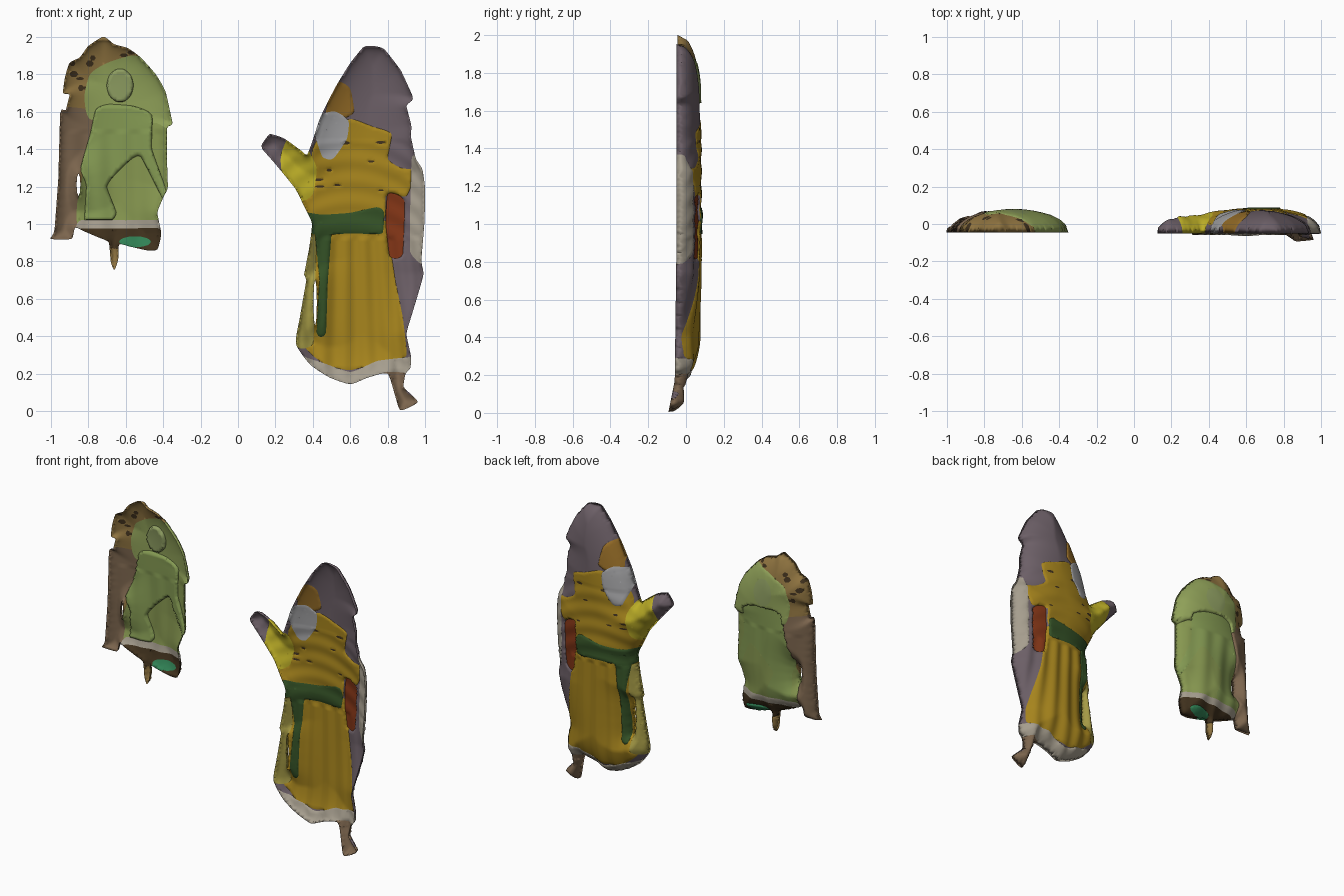
import bpy, bmesh, math, random
from mathutils import Vector, geometry, kdtree

if "Cube" in bpy.data.objects:
    bpy.data.objects.remove(bpy.data.objects["Cube"])

random.seed(4)
STEP = 0.014


def smooth_loop(pts):
    """Closed Catmull-Rom curve, evenly resampled and counter-clockwise."""
    p = [Vector(q) for q in pts]
    n, out = len(p), []
    for i in range(n):
        a, b, c, d = p[i - 1], p[i], p[(i + 1) % n], p[(i + 2) % n]
        k = max(1, round((c - b).length / STEP))
        m = min((b - a).length, (c - b).length, (d - c).length) / max((c - b).length, 1e-6)
        ta = (c - a) * 0.35 * min(1, m)
        tb = (d - b) * 0.35 * min(1, m)
        for j in range(k):
            t = j / k
            out.append(b * (2*t**3 - 3*t*t + 1) + ta * (t**3 - 2*t*t + t)
                       + c * (3*t*t - 2*t**3) + tb * (t**3 - t*t))
    area = sum(out[i - 1].x * out[i].y - out[i].x * out[i - 1].y for i in range(len(out)))
    return out if area > 0 else out[::-1]


def blob(x, z, rx, rz, n=10):
    return [(x + rx * math.cos(a * math.tau / n), z + rz * math.sin(a * math.tau / n)) for a in range(n)]


def material(name, rgb):
    m = bpy.data.materials.new(name)
    m.diffuse_color = (*rgb, 1)
    m.use_nodes = True
    m.node_tree.nodes["Principled BSDF"].inputs["Base Color"].default_value = m.diffuse_color
    return m


def relief(regions, base, height, reach, hollow, detail):
    """Hollow-backed relief. The first region is the silhouette, later ones lie on top of it.
    region = (name, colour, outline, front bump, rear bump); colour None cuts a hole."""
    verts, faces = [], []
    for r in regions:
        loop = smooth_loop(r[2])
        faces.append(list(range(len(verts), len(verts) + len(loop))))
        verts += loop
    sil = [verts[i] for i in faces[0]]
    x0, x1 = min(v.x for v in sil), max(v.x for v in sil)
    z0, z1 = min(v.y for v in sil), max(v.y for v in sil)
    for j in range(int((z1 - z0) / STEP)):
        for i in range(int((x1 - x0) / STEP)):
            verts.append(Vector((x0 + (i + 0.5 * (j % 2)) * STEP + 0.003, z0 + j * STEP + 0.004)))
    V, _, F, _, _, src = geometry.delaunay_2d_cdt(verts, [], faces, 0, 1e-5)
    tris, count, bump = [], {}, {}
    for f, s in zip(F, src):
        if 0 not in s:
            continue
        r = regions[max(s)]
        if r[1] is None:
            continue
        tris.append((f, r))
        for k in range(3):
            e = tuple(sorted((f[k - 1], f[k])))
            count[e] = count.get(e, 0) + 1
            bump.setdefault(f[k], []).append((r[3], r[4]))
    rim = {v for e, c in count.items() if c == 1 for v in e}
    tree = kdtree.KDTree(len(rim))
    for v in rim:
        tree.insert((V[v].x, V[v].y, 0), v)
    tree.balance()

    # depth of both skins at each point
    front, rear = {}, {}
    for v, b in bump.items():
        x, z = V[v]
        d = 0 if v in rim else tree.find((x, z, 0))[2]
        h = height * math.sqrt(1 - (1 - min(1, d / reach)) ** 2)
        fade = min(1, d / 0.04)
        extra, shift = detail(x, z)
        front[v] = (x, base + shift + hollow * h + fade * (extra - min(q[0] for q in b)), z)
        rear[v] = (x, base + shift + h + fade * (extra + min(q[1] for q in b)), z)

    # one object per coloured part
    for name in dict.fromkeys(t[1][0] for t in tris):
        bm, cache = bmesh.new(), {}

        def vert(side, v):
            key = (v in rim or side, v)
            if key not in cache:
                cache[key] = bm.verts.new((front if side == "front" else rear)[v])
            return cache[key]
        for f, r in tris:
            if r[0] == name:
                colour = r[1]
                tri = [vert("front", v) for v in f]
                bm.faces.new(tri)
                back = [vert("rear", v) for v in reversed(f)]
                if set(back) != set(tri):
                    bm.faces.new(back)
        for f in bm.faces:
            f.smooth = True
        me = bpy.data.meshes.new(name)
        bm.to_mesh(me)
        bm.free()
        ob = bpy.data.objects.new(name, me)
        me.materials.append(material(name, colour))
        bpy.context.collection.objects.link(ob)


# colours
MAUVE, GOLD, LEMON = (.15, .115, .135), (.38, .23, .012), (.50, .42, .02)
GREEN, SAGE, PALE = (.035, .085, .02), (.24, .31, .08), (.38, .34, .27)
TAN, OCHRE, DARK = (.20, .13, .075), (.27, .17, .05), (.05, .03, .012)

# left relief: arched canopy with a draped figure
canopy = [(-.72, 2), (-.66, 1.96), (-.59, 1.94), (-.52, 1.89), (-.44, 1.8), (-.385, 1.7), (-.35, 1.54),
          (-.38, 1.51), (-.38, 1.36), (-.375, 1.2), (-.40, 1.14), (-.43, 1.06), (-.41, .95), (-.43, .865),
          (-.49, .86), (-.58, .88), (-.635, .89), (-.64, .81), (-.66, .755), (-.68, .8), (-.69, .9),
          (-.75, .93), (-.82, .96), (-.87, .98), (-.89, .92), (-1, .92), (-.98, .97), (-.96, 1.24),
          (-.95, 1.59), (-.92, 1.61), (-.90, 1.69), (-.935, 1.7), (-.925, 1.78), (-.9, 1.86),
          (-.845, 1.89), (-.8, 1.95)]
column = [(-1.05, .85), (-.88, .88), (-.85, 1.05), (-.84, 1.3), (-.77, 1.5), (-.78, 1.61), (-1.05, 1.61)]
robe = [(-.84, .97), (-.86, 1.1), (-.82, 1.3), (-.76, 1.5), (-.76, 1.6), (-.44, 1.6), (-.35, 1.45),
        (-.33, 1.1), (-.38, .94), (-.6, .97)]
veil = [(-.79, 1.56), (-.82, 1.68), (-.79, 1.8), (-.70, 1.86), (-.56, 1.9), (-.42, 1.85), (-.3, 1.6),
        (-.32, 1.48), (-.44, 1.54), (-.6, 1.52)]
figure = [(-.69, 1.64), (-.76, 1.61), (-.79, 1.48), (-.84, 1.3), (-.81, 1.2), (-.82, .98), (-.7, 1),
          (-.65, 1.06), (-.7, 1.2), (-.62, 1.3), (-.52, 1.36), (-.4, 1.13), (-.39, 1.2), (-.46, 1.4),
          (-.46, 1.58), (-.56, 1.63)]
spots = [("canopy_spots", DARK, blob(random.uniform(-.9, -.55), random.uniform(1.7, 1.95),
          random.uniform(.012, .025), random.uniform(.008, .02), 6), 0, 0) for _ in range(16)]
relief([("canopy", OCHRE, canopy, 0, 0), *spots,
        ("side_column", TAN, column, 0, 0),
        ("robe", SAGE, robe, 0, -.012),
        ("veil", (.28, .36, .10), veil, 0, .004),
        ("draped_figure", (.23, .32, .085), figure, .018, -.012),
        ("figure_head", (.27, .34, .12), blob(-.63, 1.74, .072, .09), .024, .004),
        ("robe_hem", PALE, [(-.85, .94), (-.84, 1.02), (-.6, 1.02), (-.4, 1.02), (-.38, .95), (-.6, .95)], 0, -.01),
        ("dark_hem", DARK, [(-.85, .9), (-.84, .975), (-.6, .975), (-.4, .97), (-.38, .8), (-.6, .86)], 0, -.01),
        ("green_foot", (.03, .22, .09), blob(-.55, .905, .085, .03), 0, 0),
        ("gap", None, blob(-.852, 1.21, .01, .06, 8), 0, 0)],
       -.045, .122, .27, .6,
       lambda x, z: ((.004 * math.sin(x * 48 + z * 2) if z < 1.5 else 0), 0))

# right relief: hooded figure in a belted robe
hooded = [(.73, 1.95), (.785, 1.93), (.87, 1.82), (.93, 1.69), (.93, 1.66), (.90, 1.63), (.925, 1.53),
          (.925, 1.46), (.95, 1.35), (.985, 1.29), (1, 1.18), (.995, 1), (.98, .81), (.99, .73), (.96, .62),
          (.93, .52), (.90, .41), (.925, .29), (.92, .23), (.895, .2), (.885, .13), (.96, .05), (.87, .005),
          (.84, .08), (.80, .2), (.695, .18), (.6, .145), (.49, .18), (.385, .25), (.31, .36), (.33, .5),
          (.365, .7), (.353, .73), (.38, .87), (.395, 1), (.36, 1.08), (.305, 1.19), (.2, 1.32), (.13, 1.4),
          (.13, 1.43), (.17, 1.48), (.25, 1.455), (.34, 1.39), (.37, 1.37), (.40, 1.45), (.44, 1.57),
          (.52, 1.73), (.6, 1.86), (.67, 1.945)]
torso = [(.40, 1.4), (.46, 1.5), (.6, 1.56), (.72, 1.52), (.82, 1.48), (.8, 1.35), (.87, 1.3), (.95, 1.28),
         (.9, 1.15), (.79, 1.15), (.77, 1.02), (.42, 1), (.33, 1.08), (.38, 1.25)]
skirt = [(.42, 1.02), (.78, 1.02), (.81, .9), (.84, .7), (.88, .5), (.9, .3), (.8, .27), (.6, .22),
         (.45, .26), (.34, .38), (.37, .7), (.38, .85)]
forearm = [(.28, 1.48), (.23, 1.37), (.24, 1.25), (.32, 1.12), (.4, 1.16), (.42, 1.3), (.36, 1.42)]
belt = [(.35, 1.06), (.36, .98), (.42, .94), (.6, .95), (.77, .95), (.78, 1.06), (.74, 1.09), (.6, 1.06), (.45, 1.05)]
hem = [(.28, .35), (.36, .29), (.45, .26), (.6, .21), (.75, .27), (.95, .29), (.95, .2), (.79, .17), (.6, .1), (.4, .15)]
spots = [("robe_spots", DARK, blob(random.uniform(.42, .8), random.uniform(1.15, 1.45),
          random.uniform(.015, .03), random.uniform(.005, .009), 6), .004, .006) for _ in range(9)]


def folds(x, z):
    lean = -.032 * max(0, 1 - z / .17)
    if z < .92:
        return .006 * math.sin((x - .6) * 62 / (1.25 - .35 * z)), lean - .012 * (1 - z / .92)
    if z < 1.45:
        return .003 * math.sin(z * 55 + (x - .6) ** 2 * 60), lean
    return 0, lean


relief([("hood_and_cloak", MAUVE, hooded, 0, 0),
        ("skirt", GOLD, skirt, .004, .004),
        ("torso_drape", GOLD, torso, .006, .006), *spots,
        ("raised_sleeve", LEMON, forearm, .004, .006),
        ("hair", (.30, .15, .02), [(.47, 1.58), (.49, 1.7), (.54, 1.76), (.6, 1.72), (.62, 1.6), (.55, 1.56)], .004, .008),
        ("beard", (.36, .36, .37), [(.41, 1.48), (.44, 1.58), (.52, 1.6), (.59, 1.55), (.58, 1.45), (.51, 1.35),
                                    (.45, 1.36)], .006, .010),
        ("sleeve_lining", (.22, .035, .008), [(.8, 1.16), (.89, 1.12), (.88, .84), (.81, .83), (.79, 1)], -.008, -.01),
        ("outer_sleeve", PALE, [(.93, 1.36), (.92, 1.1), (.92, .85), (1.02, .8), (1.03, 1.3)], 0, .004),
        ("skirt_side", (.37, .32, .06), [(.3, .36), (.4, .36), (.41, .6), (.42, .92), (.36, .92), (.34, .7)], 0, 0),
        ("hem_trim", PALE, hem, .005, .006),
        ("hanging_sash", GREEN, [(.41, .98), (.50, .98), (.48, .7), (.47, .42), (.42, .42), (.435, .7)], .008, .01),
        ("belt", GREEN, belt, .008, .011),
        ("foot", TAN, [(.78, .205), (.9, .2), (.9, .1), (1, .04), (.9, -.03), (.82, .0), (.81, .1)], 0, 0),
        ("gap", None, blob(.412, .58, .009, .12, 8), 0, 0)],
       -.05, .125, .26, .6, folds)
